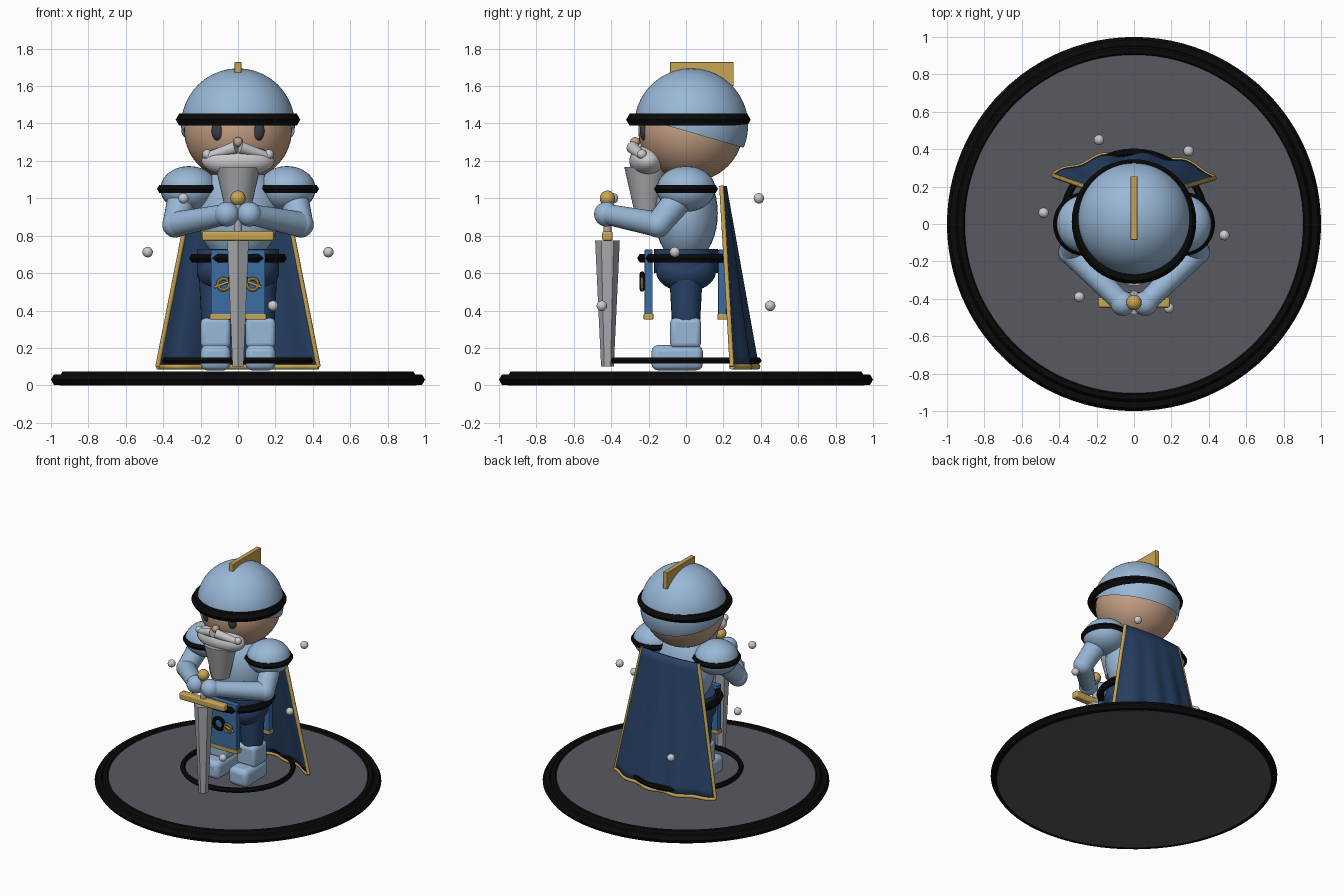
import bpy, bmesh, math
from mathutils import Vector

if "Cube" in bpy.data.objects:
    bpy.data.objects.remove(bpy.data.objects["Cube"])

def mat(name, *c):
    m = bpy.data.materials.new(name)
    m.diffuse_color = (*c, 1)
    m.use_nodes = True
    m.node_tree.nodes["Principled BSDF"].inputs["Base Color"].default_value = m.diffuse_color
    return m

BLUE = mat("pale blue", .32, .48, .68)
NAVY = mat("navy", .022, .055, .135)
CLOTH = mat("mid blue", .045, .155, .37)
GOLD = mat("gold", .58, .38, .09)
SKIN = mat("skin", .56, .35, .23)
BLACK = mat("black", .003, .003, .003)
STONE = mat("stone grey", .095, .102, .12)
BEARD = mat("beard white", .60, .60, .62)
STEEL = mat("steel grey", .40, .41, .43)
EYE = mat("eye grey", .04, .045, .055)

def finish(name, m, smooth=True):
    o = bpy.context.object
    o.name = name
    o.data.materials.clear()
    o.data.materials.append(m)
    if smooth:
        bpy.ops.object.shade_smooth_by_angle(angle=math.radians(35))
    return o

def ball(name, m, loc, r, seg=32, rings=20):
    bpy.ops.mesh.primitive_uv_sphere_add(segments=seg, ring_count=rings, radius=1, location=loc)
    o = bpy.context.object
    o.scale = r if isinstance(r, tuple) else (r, r, r)
    bpy.ops.object.transform_apply(location=False, rotation=False, scale=True)
    return finish(name, m)

def ring(name, m, loc, R, r, rot=(0, 0, 0), seg=48, minor=6):
    bpy.ops.mesh.primitive_torus_add(major_radius=R, minor_radius=r, major_segments=seg,
                                     minor_segments=minor, location=loc, rotation=rot)
    return finish(name, m)

def box(name, m, lo, hi, bevel=.006):
    lo, hi = Vector(lo), Vector(hi)
    bpy.ops.mesh.primitive_cube_add(size=1, location=(lo + hi) / 2)
    o = bpy.context.object
    o.scale = hi - lo
    bpy.ops.object.transform_apply(location=False, rotation=False, scale=True)
    b = o.modifiers.new("bevel", 'BEVEL')
    b.width, b.segments = bevel, 3
    return finish(name, m)

def rod(name, m, a, b, r1, r2, seg=24):
    a, b = Vector(a), Vector(b)
    d = b - a
    bpy.ops.mesh.primitive_cone_add(vertices=seg, radius1=r1, radius2=r2, depth=d.length,
                                    location=(a + b) / 2)
    bpy.context.object.rotation_euler = d.to_track_quat('Z', 'Y').to_euler()
    return finish(name, m, seg > 8)

# Base with stepped black rim and an inner ring
rod("base_plate", STONE, (0, 0, 0), (0, 0, .062), .955, .93, 96)
ring("base_rim_lower", BLACK, (0, 0, .03), .968, .032, seg=96)
ring("base_rim_upper", BLACK, (0, 0, .052), .925, .026, seg=96)
ring("floor_ring", BLACK, (0, 0, .132), .385, .019)

# Paired limbs and armour
for side, s in (("left", -1), ("right", 1)):
    xs = sorted((s * .04, s * .2))
    box(side + "_foot", BLUE, (xs[0], -.185, .08), (xs[1], .09, .215), .035)
    box(side + "_shin", BLUE, (xs[0], -.085, .2), (xs[1], .08, .36), .025)
    rod(side + "_leg", NAVY, (s * .12, 0, .33), (s * .12, 0, .6), .075, .09)
    ball(side + "_hip", NAVY, (s * .09, 0, .61), (.13, .16, .11))
    ball(side + "_pauldron", BLUE, (s * .262, 0, 1.05), (.153, .157, .122))
    ring(side + "_pauldron_rim", BLACK, (s * .262, 0, 1.05), .147, .024)
    elbow, hand = (s * .335, -.15, .86), (s * .06, -.425, .915)
    rod(side + "_upper_arm", BLUE, (s * .29, 0, 1.04), elbow, .08, .068)
    ball(side + "_elbow", BLUE, elbow, .07)
    rod(side + "_forearm", BLUE, elbow, hand, .068, .055)
    ball(side + "_hand", BLUE, hand, .066)
    ball(side + "_eye", EYE, (s * .108, -.222, 1.36), (.033, .025, .052))
    # moustache half
    rod(side + "_moustache", BEARD, (s * .01, -.285, 1.272), (s * .16, -.235, 1.225), .034, .022)
    ball(side + "_moustache_tip", BEARD, (s * .165, -.235, 1.235), .026)
    ring(side + "_emblem_ring", GOLD, (s * .078, -.235, .54), .03, .009,
         (math.pi / 2, 0, 0), 24, 8)
    rod(side + "_emblem_bar", GOLD, (s * .035, -.235, .56), (s * .125, -.235, .525), .007, .007, 12)

# Trunk, waist and belt
ball("torso", BLUE, (0, 0, .92), (.22, .17, .27))
rod("waist", NAVY, (0, 0, .6), (0, 0, .73), .2, .2, 40).scale = (1.1, .85, 1)
ring("belt", BLACK, (0, 0, .68), .235, .026)
ring("emblem_centre", BLACK, (0, -.235, .555), .042, .013, (math.pi / 2, 0, 0), 24, 8)

# Front and back tabards with gold hems
for name, y0, y1 in (("front", -.222, -.178), ("back", .172, .216)):
    box(name + "_tabard", CLOTH, (-.145, y0, .36), (.145, y1, .725), .004)
    box(name + "_tabard_hem", GOLD, (-.152, y0 - .004, .352), (.152, y1 + .004, .382), .004)

# Head, nose and beard
ball("head", SKIN, (0, .025, 1.365), (.288, .28, .275), 48, 32)
ball("nose", SKIN, (0, -.272, 1.3), .027)
ball("beard_upper", BEARD, (0, -.205, 1.2), (.195, .098, .085))
rod("beard_lower", STEEL, (0, -.21, 1.168), (0, -.21, .91), .12, .062, 32)

# Helmet: sphere cut by a plane that drops towards the back
helm = ball("helmet", BLUE, (0, .028, 1.39), .304, 64, 40)
bm = bmesh.new()
bm.from_mesh(helm.data)
bmesh.ops.bisect_plane(bm, geom=bm.verts[:] + bm.edges[:] + bm.faces[:],
                       plane_co=(0, -.1, -.01), plane_no=(0, .29, 1), clear_inner=True)
bm.to_mesh(helm.data)
bm.free()
ring("helmet_band", BLACK, (0, .013, 1.42), .296, .037)
box("helmet_crest", GOLD, (-.018, -.085, 1.6), (.018, .255, 1.728), .004)

# Sword held point down
Y = -.42
ball("pommel", GOLD, (0, Y, 1.0), .041)
rod("grip", STEEL, (0, Y, .8), (0, Y, .98), .022, .022)
box("guard", GOLD, (-.192, Y - .028, .772), (.192, Y + .028, .824), .012)
rod("blade", STEEL, (0, Y, .1), (0, Y, .775), .034, .066, 6)

# Cape: rippled sheet that widens and swings out towards the hem
def cape_point(u, t):
    x = u * (.24 + .19 * t)
    y = .19 + .062 * t + (.02 + .1 * t) * (1 - u * u) + .012 * t * math.sin(u * 12)
    return Vector((x, y, 1.065 - .965 * t))

NU, NT = 40, 16
bm = bmesh.new()
grid = [[bm.verts.new(cape_point(2 * i / NU - 1, j / NT)) for i in range(NU + 1)]
        for j in range(NT + 1)]
for j in range(NT):
    for i in range(NU):
        bm.faces.new((grid[j][i], grid[j][i + 1], grid[j + 1][i + 1], grid[j + 1][i]))
bmesh.ops.recalc_face_normals(bm, faces=bm.faces)
mesh = bpy.data.meshes.new("cape")
bm.to_mesh(mesh)
bm.free()
cape = bpy.data.objects.new("cape", mesh)
bpy.context.collection.objects.link(cape)
sol = cape.modifiers.new("thickness", 'SOLIDIFY')
sol.thickness, sol.offset = .016, 0
bpy.ops.object.select_all(action='DESELECT')
bpy.context.view_layer.objects.active = cape
cape.select_set(True)
finish("cape", NAVY)

# Gold piping down both sides and along the hem
def piping(name, pts, r):
    cu = bpy.data.curves.new(name, 'CURVE')
    cu.dimensions = '3D'
    cu.bevel_depth, cu.bevel_resolution, cu.use_fill_caps = r, 2, True
    sp = cu.splines.new('POLY')
    sp.points.add(len(pts) - 1)
    for p, co in zip(sp.points, pts):
        p.co = (*co, 1)
    cu.materials.append(GOLD)
    bpy.context.collection.objects.link(bpy.data.objects.new(name, cu))

for name, u in (("left", -1), ("right", 1)):
    piping(name + "_cape_trim", [cape_point(u, t / 8) for t in range(9)], .013)
piping("cape_hem_trim", [cape_point(i / 20 - 1, 1) for i in range(41)], .016)

# Floating orbs: three opposite pairs
for k, (x, y, z) in enumerate(((.187, -.45, .425), (.483, -.06, .712), (.292, .39, 1.0))):
    ball(f"orb_{k}_a", BEARD, (x, y, z), .028, 16, 10)
    ball(f"orb_{k}_b", BEARD, (-x, -y, z), .028, 16, 10)
